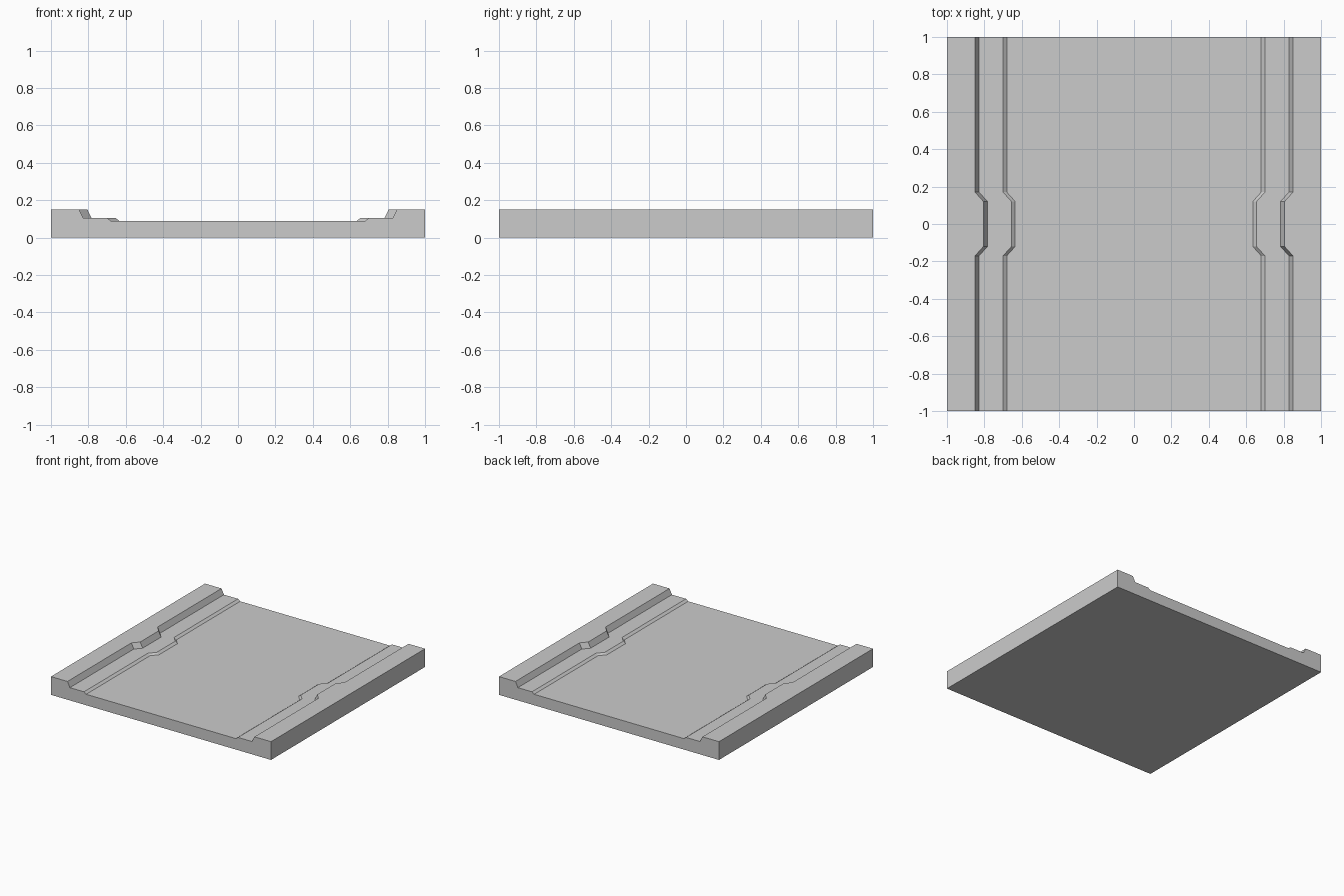
import bpy, bmesh, math

if "Cube" in bpy.data.objects:
    bpy.data.objects.remove(bpy.data.objects["Cube"])

# Half cross-section (x, z) from outer edge to inner floor; True = follows the bulge
HALF = [(1.0, 0.0, False), (1.0, 0.15, False), (0.85, 0.15, True),
        (0.828, 0.105, True), (0.70, 0.105, True), (0.68, 0.09, True)]
# Stations along y with the inward offset of the kerbs
STATIONS = [(-1.0, 0), (-0.17, 0), (-0.12, 0.045), (0.12, 0.045), (0.17, 0), (1.0, 0)]


def section(bm, y, inset):
    right = [(x - (inset if moves else 0), z) for x, z, moves in HALF]
    left = [(-x, z) for x, z in reversed(right)]
    return [bm.verts.new((x, y, z)) for x, z in right + left]


# Floor tile: loft the mirrored section along y
bm = bmesh.new()
rings = [section(bm, y, inset) for y, inset in STATIONS]
n = len(rings[0])
for a, b in zip(rings, rings[1:]):
    for i in range(n):
        j = (i + 1) % n
        bm.faces.new((a[i], a[j], b[j], b[i]))
bm.faces.new(rings[0])
bm.faces.new(rings[-1])

# Merge coplanar strips into clean flat faces
bmesh.ops.dissolve_limit(bm, angle_limit=math.radians(1),
                         verts=bm.verts, edges=bm.edges)
bmesh.ops.recalc_face_normals(bm, faces=bm.faces)

mesh = bpy.data.meshes.new("floor_tile")
bm.to_mesh(mesh)
bm.free()
tile = bpy.data.objects.new("floor_tile", mesh)
bpy.context.collection.objects.link(tile)
